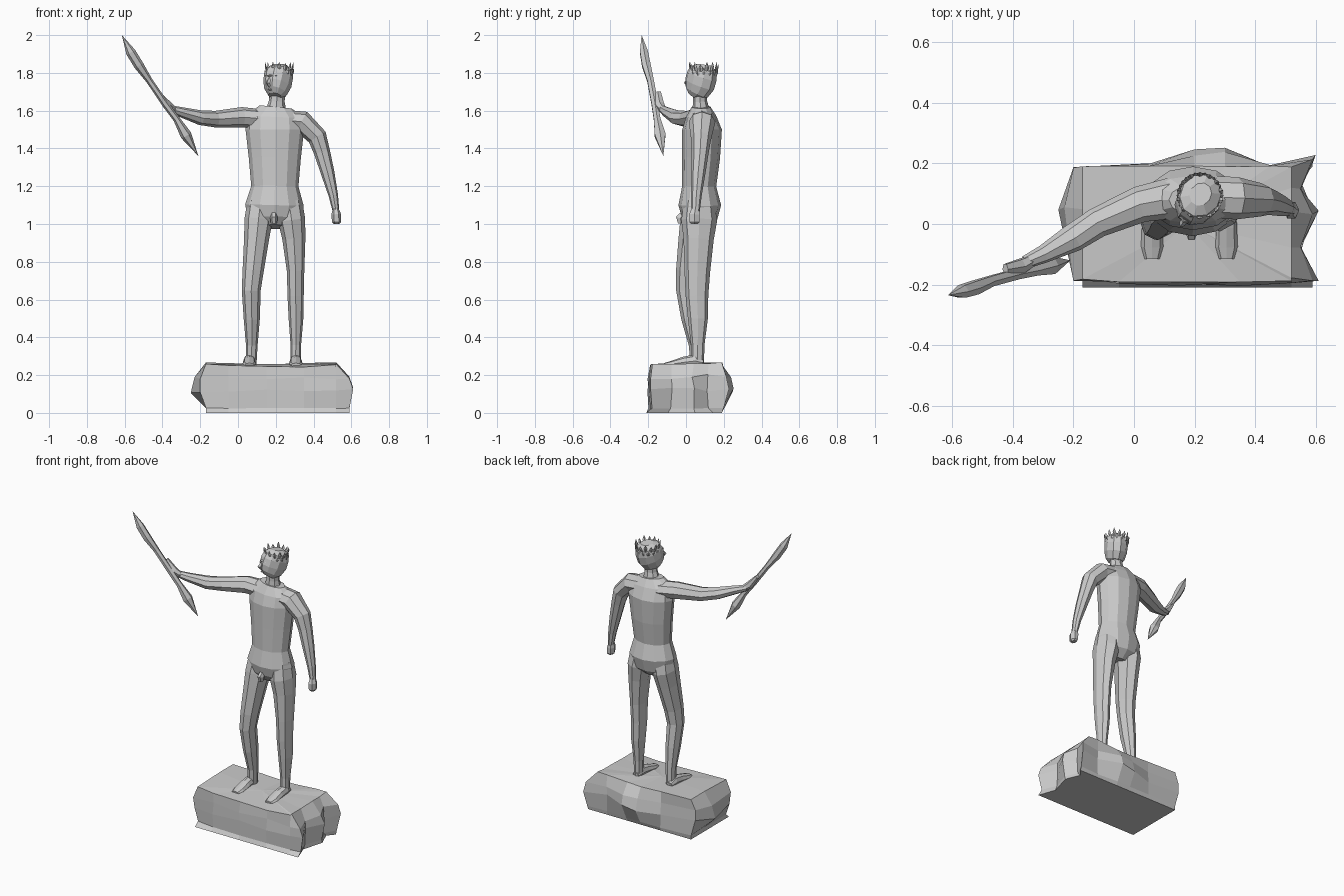
import bpy
import bmesh
import random
from math import cos, sin, tau
from mathutils import Vector

random.seed(4)
default_cube = bpy.data.objects.get("Cube")
if default_cube:
    bpy.data.objects.remove(default_cube, do_unlink=True)

AXIS_X = Vector((1, 0, 0))
AXIS_Y = Vector((0, 1, 0))
FACING = Vector((-.55, -.83, 0)).normalized()

# One stone colour for the whole statue
stone = bpy.data.materials.new("grey_stone")
stone.use_nodes = True
stone_colour = (.6, .6, .6, 1)
stone.diffuse_color = stone_colour
shader = stone.node_tree.nodes["Principled BSDF"]
shader.inputs["Base Color"].default_value = stone_colour
shader.inputs["Roughness"].default_value = .9


def skin(name, rings, poke_ends=False):
    """Bridge a list of equal rings of points into a closed flat-shaded solid."""
    bm = bmesh.new()
    loops = [[bm.verts.new(point) for point in ring] for ring in rings]
    count = len(loops[0])
    for lower, upper in zip(loops, loops[1:]):
        for i in range(count):
            j = (i + 1) % count
            bm.faces.new((lower[i], lower[j], upper[j], upper[i]))
    caps = [bm.faces.new(loops[0][::-1]), bm.faces.new(loops[-1])]
    if poke_ends:
        bmesh.ops.poke(bm, faces=caps)
    bmesh.ops.remove_doubles(bm, verts=bm.verts[:], dist=.0005)
    bmesh.ops.recalc_face_normals(bm, faces=bm.faces[:])
    mesh = bpy.data.meshes.new(name)
    bm.to_mesh(mesh)
    bm.free()
    mesh.materials.append(stone)
    obj = bpy.data.objects.new(name, mesh)
    bpy.context.collection.objects.link(obj)
    return obj


def loft(name, stations, sides=8, depth_axis=AXIS_Y):
    """Sweep ellipses along a path; each station is x, y, z, width, depth."""
    centres = [Vector(station[:3]) for station in stations]
    last = len(centres) - 1
    rings = []
    for i, (centre, station) in enumerate(zip(centres, stations)):
        tangent = (centres[min(i + 1, last)] - centres[max(i - 1, 0)]).normalized()
        depth = (depth_axis - tangent * depth_axis.dot(tangent)).normalized()
        width = tangent.cross(depth)
        width_radius, depth_radius = station[3:]
        rings.append([
            centre
            + width * width_radius * cos(tau * k / sides)
            + depth * depth_radius * sin(tau * k / sides)
            for k in range(sides)
        ])
    return skin(name, rings)


def clamp(value, low, high):
    return max(low, min(high, value))


# Rough rock plinth: a jagged outline, trimmed to a box at each level
outline = [
    (-.2, -.18), (-.05, -.19), (.15, -.2), (.35, -.2), (.52, -.19),
    (.61, -.18), (.55, -.08), (.61, .04), (.55, .12), (.6, .22),
    (.45, .19), (.3, .25), (.2, .25), (.05, .2), (-.2, .19), (-.25, .05),
]
# Each level: height, x limits, y limits, y scale, roughness
levels = [
    (0, -.17, .59, -.21, .19, 1.2, 0),
    (.025, -.17, .59, -.2, .2, 1, .003),
    (.12, -.25, .61, -.2, .25, 1, .014),
    (.19, -.23, .59, -.2, .23, 1, .014),
    (.24, -.17, .52, -.19, .19, 1, .004),
]
plinth_rings = []
for height, left, right, front, back, scale, rough in levels:
    ring = []
    for x, y in outline:
        lift = 0
        if height > .2:
            lift = .05 * abs(x - .22) + (.012 if y > .1 else 0)
        ring.append(Vector((
            clamp(x, left, right),
            clamp(y * scale, front, back) + random.uniform(-rough, rough) * .6,
            height + min(lift, .025) + random.uniform(-rough, rough),
        )))
    plinth_rings.append(ring)
skin("rock_plinth", plinth_rings, poke_ends=True)

# Torso and neck
loft("torso", [
    (.19, .06, .985, .07, .055), (.19, .07, 1.03, .14, .095),
    (.193, .073, 1.1, .155, .113), (.195, .07, 1.2, .125, .09),
    (.195, .08, 1.35, .138, .1), (.195, .085, 1.5, .155, .105),
    (.195, .08, 1.57, .15, .08), (.2, .08, 1.62, .085, .05),
], sides=12)
loft("neck", [
    (.2, .08, 1.58, .06, .05), (.205, .075, 1.65, .042, .037),
    (.21, .075, 1.72, .042, .037),
])
loft("pelvis_front", [
    (.19, -.005, 1.06, .016, .02), (.19, -.03, 1.03, .02, .028),
    (.19, -.025, 1.005, .016, .02),
], sides=6)

# Legs: the right knee bends forward, the left leg stands straight
loft("right_leg", [
    (.12, .07, 1.12, .07, .08), (.108, .065, 1.02, .074, .095),
    (.098, .045, .92, .066, .085), (.08, .015, .75, .056, .068),
    (.07, .008, .65, .05, .06), (.073, .03, .5, .043, .055),
    (.073, .053, .36, .031, .038), (.07, .058, .26, .028, .035),
])
loft("left_leg", [
    (.27, .07, 1.12, .07, .08), (.284, .07, 1.02, .072, .095),
    (.296, .067, .92, .061, .08), (.305, .06, .75, .046, .068),
    (.305, .058, .62, .043, .06), (.307, .063, .5, .039, .053),
    (.306, .062, .36, .028, .036), (.305, .06, .26, .027, .035),
])

# Feet, swept from heel to toe
for side, x in (("right", .06), ("left", .306)):
    loft(side + "_foot", [
        (x, .09, .265, .02, .022), (x, .05, .275, .035, .032),
        (x, -.01, .268, .03, .034), (x, -.075, .258, .018, .037),
        (x, -.115, .254, .01, .025),
    ], depth_axis=AXIS_X)

# Raised right arm and the hand around the shaft
loft("right_arm", [
    (.15, .09, 1.555, .05, .07), (.02, .065, 1.565, .054, .06),
    (-.12, .005, 1.555, .044, .05), (-.2, -.045, 1.563, .039, .047),
    (-.3, -.1, 1.592, .027, .03), (-.36, -.127, 1.61, .019, .022),
])
loft("right_hand", [
    (-.335, -.12, 1.6, .018, .02), (-.375, -.14, 1.63, .024, .027),
    (-.425, -.15, 1.695, .012, .02),
], sides=6)

# Lowered left arm and fist
loft("left_arm", [
    (.24, .09, 1.55, .055, .07), (.34, .085, 1.54, .06, .07),
    (.42, .08, 1.46, .052, .055), (.445, .075, 1.38, .043, .045),
    (.475, .065, 1.27, .036, .038), (.505, .055, 1.15, .025, .028),
    (.52, .05, 1.06, .017, .022),
])
loft("left_fist", [
    (.517, .05, 1.08, .016, .022), (.52, .045, 1.05, .026, .032),
    (.522, .045, 1.01, .024, .03), (.522, .045, 1, .015, .02),
], sides=6)

# Shaft with a pointed blade at both ends
loft("double_blade", [
    (-.615, -.235, 2, 0, 0), (-.568, -.223, 1.91, .026, .024),
    (-.525, -.21, 1.84, .026, .026), (-.47, -.188, 1.76, .017, .02),
    (-.385, -.165, 1.635, .018, .02), (-.325, -.153, 1.555, .018, .02),
    (-.275, -.137, 1.47, .03, .033), (-.21, -.12, 1.36, 0, 0),
], sides=6)

# Head, turned toward the raised arm
loft("head", [
    (.195, .043, 1.677, .036, .035), (.2, .056, 1.7, .058, .07),
    (.208, .072, 1.74, .07, .087), (.215, .085, 1.785, .073, .086),
    (.22, .095, 1.82, .066, .075), (.22, .098, 1.843, .035, .04),
], sides=10, depth_axis=FACING)
loft("nose", [
    (.174, .022, 1.785, .008, .008), (.159, 0, 1.745, .011, .013),
    (.166, .01, 1.73, .009, .008),
], sides=4, depth_axis=FACING)
across = Vector((-FACING.y, FACING.x, 0))
face_centre = Vector((.207, .073, 0)) + FACING * .075
for name, height, reach, size in (("brow", 1.785, .036, .008), ("lips", 1.713, .018, .007)):
    stations = []
    for step, radius in ((-1, size / 2), (0, size), (1, size / 2)):
        spot = face_centre + across * reach * step - FACING * .018 * abs(step)
        stations.append((spot.x, spot.y, height, radius, radius))
    loft(name, stations, sides=4, depth_axis=FACING)

# Wreath: two staggered rows of small pointed leaves
leaf_count = 14
for row, (base_height, length) in enumerate(((1.785, .035), (1.808, .045))):
    for i in range(leaf_count):
        angle = tau * (i + row / 2) / leaf_count
        outward = Vector((cos(angle), sin(angle), 0))
        centre = Vector((.218, .094, base_height))
        tip = length * random.uniform(.8, 1.15)
        stations = []
        for part, radius, out in ((0, .008, .066), (.5, .01, .073), (1, 0, .077)):
            spot = centre + outward * out + Vector((0, 0, tip * part))
            stations.append((*spot, radius, radius / 2))
        loft("wreath_leaf", stations, sides=4, depth_axis=outward)
